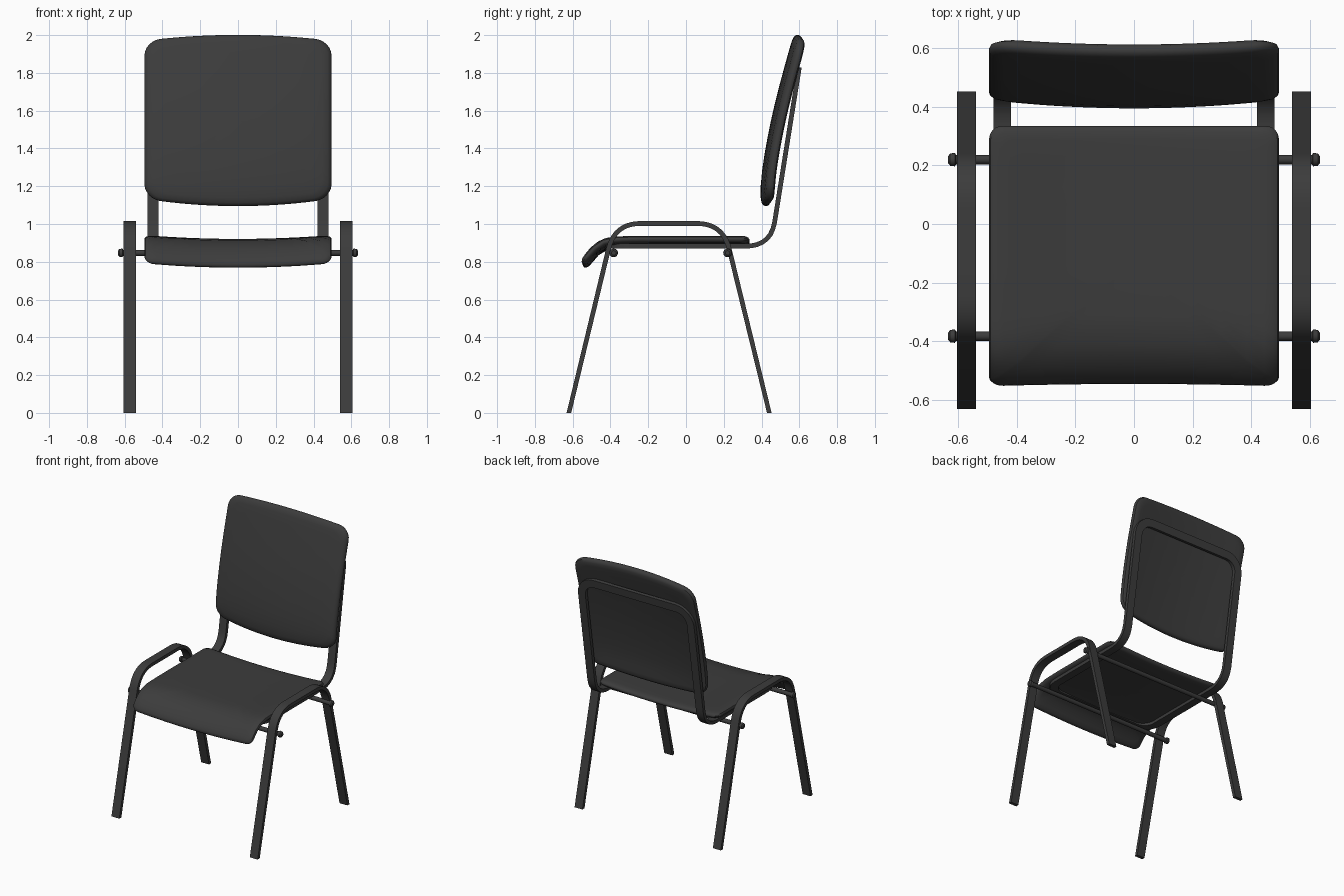
import bpy, math
from mathutils import Vector

if "Cube" in bpy.data.objects:
    bpy.data.objects.remove(bpy.data.objects["Cube"])

mat = bpy.data.materials.new("dark_grey")
mat.diffuse_color = (0.045, 0.045, 0.045, 1)
mat.use_nodes = True
mat.node_tree.nodes["Principled BSDF"].inputs["Base Color"].default_value = mat.diffuse_color


def loft(name, rings, closed=False, angle=35):
    """Skin a list of equal-length vertex rings; cap the ends unless closed."""
    n, m = len(rings[0]), len(rings)
    verts = [v for r in rings for v in r]
    faces = []
    for i in range(m if closed else m - 1):
        a, b = i * n, (i + 1) % m * n
        for j in range(n):
            k = (j + 1) % n
            faces.append((a + j, a + k, b + k, b + j))
    if not closed:
        faces += [tuple(range(n))[::-1], tuple(range((m - 1) * n, m * n))]
    me = bpy.data.meshes.new(name)
    me.from_pydata(verts, [], faces)
    me.materials.append(mat)
    ob = bpy.data.objects.new(name, me)
    bpy.context.collection.objects.link(ob)
    bpy.ops.object.select_all(action='DESELECT')
    ob.select_set(True)
    bpy.context.view_layer.objects.active = ob
    bpy.ops.object.mode_set(mode='EDIT')
    bpy.ops.mesh.select_all(action='SELECT')
    bpy.ops.mesh.normals_make_consistent(inside=False)
    bpy.ops.object.mode_set(mode='OBJECT')
    bpy.ops.object.shade_smooth_by_angle(angle=math.radians(angle))
    return ob


def fillet(pts, d, steps=10):
    """Round the inner corners of a polyline, starting d before each corner."""
    pts = [Vector(p) for p in pts]
    out = [pts[0]]
    for a, b, c in zip(pts, pts[1:], pts[2:]):
        p, q = b + (a - b).normalized() * d, b + (c - b).normalized() * d
        for i in range(steps + 1):
            t = i / steps
            out.append(p * (1 - t) ** 2 + b * 2 * t * (1 - t) + q * t * t)
    return out + [pts[-1]]


def smooth(pts, times=3):
    """Chaikin corner cutting with fixed ends."""
    pts = [Vector(p) for p in pts]
    for _ in range(times):
        new = [pts[0]]
        for a, b in zip(pts, pts[1:]):
            new += [a.lerp(b, .25), a.lerp(b, .75)]
        pts = new + [pts[-1]]
    return pts


def normals(pts):
    out = []
    for i in range(len(pts)):
        t = (pts[min(i + 1, len(pts) - 1)] - pts[max(i - 1, 0)]).normalized()
        out.append(Vector((-t.y, t.x)))
    return out


def bender(pts):
    """Return (length, f) where f(x, s, h) lays a flat point onto a y-z profile."""
    ns, acc = normals(pts), [0]
    for a, b in zip(pts, pts[1:]):
        acc.append(acc[-1] + (b - a).length)

    def f(x, s, h):
        i = 0
        while i < len(pts) - 2 and s > acc[i + 1]:
            i += 1
        t = (s - acc[i]) / (acc[i + 1] - acc[i])
        p = pts[i].lerp(pts[i + 1], t) + ns[i].lerp(ns[i + 1], min(max(t, 0), 1)) * h
        return (x, p.x, p.y)
    return acc[-1], f


def rounded_rect(hw, hh, r, arc=6, div=16):
    out = []
    centres = [(hw - r, hh - r), (r - hw, hh - r), (r - hw, r - hh), (hw - r, r - hh)]
    for k, (cx, cy) in enumerate(centres):
        for i in range(arc + 1):
            a = (k + i / arc) * math.pi / 2
            out.append(Vector((cx + r * math.cos(a), cy + r * math.sin(a))))
        nx, ny = centres[(k + 1) % 4]
        a = (k + 1) * math.pi / 2
        nxt = Vector((nx + r * math.cos(a), ny + r * math.sin(a)))
        last = out[-1]
        out += [last.lerp(nxt, i / div) for i in range(1, div)]
    return out


SECTION = [(.02, 1), (.2, 1), (.4, 1), (.6, 1), (.78, 1), (.9, 1), (.96, .88), (.99, .55), (1, .15)]


def cushion(name, profile, hw, r, thick, curve, k_lo, k_hi):
    L, f = bender(smooth(profile))
    outline = rounded_rect(hw, L / 2, r)
    rings = []
    for sc, h in [(a, -b) for a, b in SECTION] + SECTION[::-1]:
        ring = []
        for p in outline:
            x, v = p.x * sc, p.y * sc
            q = (x / hw) ** 2
            v *= 1 - (k_hi if v > 0 else k_lo) * q
            ring.append(f(x, L / 2 + v, h * thick / 2 + curve * q))
        rings.append(ring)
    return loft(name, rings)


# padded seat with front edge rolled down
cushion("seat", [(-.54, .772), (-.485, .845), (-.43, .89), (-.34, .9), (0, .9), (.335, .9)],
        .495, .045, .042, .02, .03, 0)
# padded backrest, bulging forward at the middle
cushion("backrest", [(.424, 1.095), (.418, 1.2), (.442, 1.38), (.493, 1.63), (.572, 1.92), (.597, 2.0)],
        .495, .085, .052, -.03, .08, .05)

# flat-bar loop carrying seat and backrest
L, bend = bender(fillet([(-.43, .883), (.449, .883), (.6, 1.83)], .13))
W, T = .03, .0125
outer = rounded_rect(.45 + W, L / 2, .11 + W, div=48)
inner = rounded_rect(.45 - W, L / 2 - 2 * W, .11 - W, div=48)
rings = []
for o, i in zip(outer, inner):
    rings.append([bend(p.x, L / 2 + p.y, h) for p, h in ((o, T), (o, -T), (i, -T), (i, T))])
loft("seat_back_frame", rings, closed=True)

# bent flat-bar leg frames, one each side
path = fillet([(-.62, -.004), (-.378, 1.003), (.196, 1.003), (.441, -.004)], .14)
ns = normals(path)
for side, cx in (("left", -.5725), ("right", .5725)):
    rings = []
    for p, n in zip(path, ns):
        ring = []
        for dx, h in ((-.0325, T), (.0325, T), (.0325, -T), (-.0325, -T)):
            q = p + n * h
            ring.append((cx + dx, q.x, max(q.y, 0)))
        rings.append(ring)
    loft(side + "_leg_frame", rings)

# round cross rods with bolt caps
half = [(.635, .012), (.628, .021), (.612, .023), (.608, .016)]
for name, y in (("front_cross_rod", -.383), ("rear_cross_rod", .22)):
    rings = []
    for x, r in [(-a, b) for a, b in half] + half[::-1]:
        rings.append([(x, y + r * math.cos(i * math.pi / 8), .847 + r * math.sin(i * math.pi / 8))
                      for i in range(16)])
    loft(name, rings)
